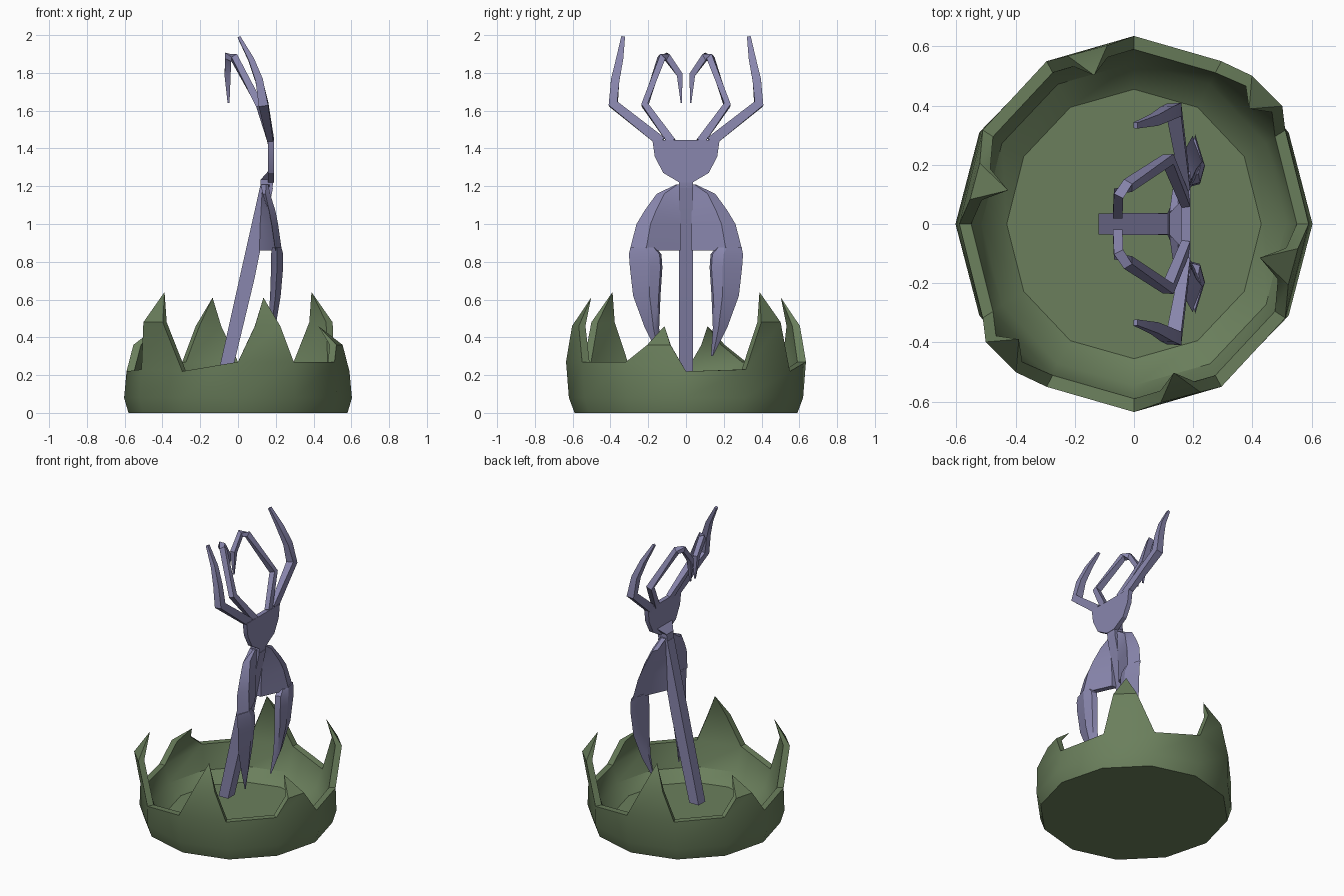
import bpy, bmesh, math
from mathutils import Vector

if "Cube" in bpy.data.objects:
    bpy.data.objects.remove(bpy.data.objects["Cube"])


def material(name, rgb):
    m = bpy.data.materials.new(name)
    m.diffuse_color = (*rgb, 1)
    m.use_nodes = True
    m.node_tree.nodes["Principled BSDF"].inputs["Base Color"].default_value = m.diffuse_color
    return m


GREEN = material("moss green", (0.145, 0.212, 0.107))
PURPLE = material("dusty violet", (0.25, 0.24, 0.42))


def finish(name, bm, mat, mirror=False, angle=30):
    bmesh.ops.recalc_face_normals(bm, faces=bm.faces)
    me = bpy.data.meshes.new(name)
    bm.to_mesh(me)
    bm.free()
    me.materials.append(mat)
    ob = bpy.data.objects.new(name, me)
    bpy.context.collection.objects.link(ob)
    bpy.ops.object.select_all(action='DESELECT')
    ob.select_set(True)
    bpy.context.view_layer.objects.active = ob
    bpy.ops.object.shade_smooth_by_angle(angle=math.radians(angle))
    if mirror:
        md = ob.modifiers.new("mirror", 'MIRROR')
        md.use_axis = (False, True, False)
    return ob


def loft(name, rings, mat, mirror=False):
    """Skin a list of equal-length closed rings and cap both ends."""
    bm = bmesh.new()
    rows = [[bm.verts.new(p) for p in r] for r in rings]
    n = len(rows[0])
    for a, b in zip(rows, rows[1:]):
        for i in range(n):
            j = (i + 1) % n
            bm.faces.new((a[i], a[j], b[j], b[i]))
    bm.faces.new(rows[0])
    bm.faces.new(rows[-1])
    return finish(name, bm, mat, mirror)


def limb(name, path, widths, mat):
    """Four-sided tapered tube along a path, mirrored to both sides."""
    pts = [Vector(p) for p in path]
    rings = []
    for i, p in enumerate(pts):
        d0 = (p - pts[max(i - 1, 0)]).normalized()
        d1 = (pts[min(i + 1, len(pts) - 1)] - p).normalized()
        t = (d0 + d1).normalized()
        side = t.cross(Vector((1, 0, 0))).normalized()
        up = side.cross(t)
        wy, wx = widths[i]
        rings.append([p + side * a * wy / 2 + up * b * wx / 2
                      for a, b in ((-1, -1), (1, -1), (1, 1), (-1, 1))])
    return loft(name, rings, mat, True)


# ---- Bowl with six pointed leaves on alternate rim edges
def polar(deg, rx, ry, z):
    a = math.radians(deg)
    return (rx * math.cos(a), ry * math.sin(a), z)


rim_z = [0.22, 0.23, 0.22, 0.27, 0.27, 0.27] * 2
levels = [(0.58, 0.59, 0.0), (0.603, 0.62, 0.08), (0.59, 0.635, None),
          (0.55, 0.59, None), (0.515, 0.545, 0.11), (0.43, 0.455, 0.045)]
# leaf data: mid radius, mid height, tip radius, tip height
leaves = {1: (0.64, 0.48, 0.55, 0.64), 3: (0.61, 0.46, 0.52, 0.61),
          5: (0.56, 0.36, 0.44, 0.46)}
bm = bmesh.new()
rows = [[bm.verts.new(polar(30 * i, rx, ry, rim_z[i] if z is None else z))
         for i in range(12)] for rx, ry, z in levels]
for k, (a, b) in enumerate(zip(rows, rows[1:])):
    for i in range(12):
        j = (i + 1) % 12
        if k == 2 and i % 2:
            mr, mz, tr, tz = leaves[i % 6]
            c = 30 * i + 15
            o = [bm.verts.new(polar(c + s, mr, mr, mz)) for s in (-6.5, 6.5)]
            n = [bm.verts.new(polar(c + s, mr - 0.04, mr - 0.04, mz)) for s in (-6, 6)]
            tip = bm.verts.new(polar(c, tr, tr, tz))
            base = (a[i], a[j], b[j], b[i])
            mid = (o[0], o[1], n[1], n[0])
            for q in range(4):
                w = (q + 1) % 4
                bm.faces.new((base[q], base[w], mid[w], mid[q]))
                bm.faces.new((mid[q], mid[w], tip))
        else:
            bm.faces.new((a[i], a[j], b[j], b[i]))
bm.faces.new(rows[0])
bm.faces.new(rows[-1])
finish("leafy_bowl", bm, GREEN, angle=36)


# ---- Leaning stem
def box_ring(x0, x1, y, z):
    return [(x0, -y, z), (x1, -y, z), (x1, y, z), (x0, y, z)]


loft("stem", [box_ring(-0.12, -0.05, 0.036, 0.14),
              box_ring(0.005, 0.085, 0.037, 0.7),
              box_ring(0.115, 0.185, 0.036, 1.19)], PURPLE)
loft("neck", [box_ring(0.115, 0.175, 0.036, 1.16),
              box_ring(0.12, 0.19, 0.036, 1.235),
              box_ring(0.16, 0.188, 0.08, 1.28)], PURPLE)

# ---- Head plate: flat shield profile with thickness along x
half = [(0.035, 1.22), (0.12, 1.27), (0.165, 1.355), (0.178, 1.445)]
prof = half + [(-y, z) for y, z in reversed(half)]
loft("head_plate", [[(x, y, z) for y, z in prof] for x in (0.16, 0.19)], PURPLE)

# ---- Wing panels beside the stem: (z, outer y, inner x, ridge x, outer x)
rings = []
for z, yo, xi, xr, xo in [(1.21, 0.05, 0.135, 0.16, 0.15),
                          (1.16, 0.155, 0.125, 0.17, 0.145),
                          (1.07, 0.22, 0.12, 0.198, 0.165),
                          (1.0, 0.262, 0.115, 0.212, 0.178),
                          (0.86, 0.298, 0.11, 0.232, 0.198)]:
    yi = 0.03
    ym = yi + (yo - yi) * 0.68
    rings.append([(xi, yi, z), (xr - 0.04, ym, z), (xo, yo, z),
                  (xr, ym, z), (xi + 0.04, yi, z)])
loft("wing_panel", rings, PURPLE, True)

# ---- Hanging claws: (z, inner y, outer y, centre x, half thickness)
rings = []
for z, yi, yo, x, h in [(0.875, 0.16, 0.295, 0.205, 0.025),
                        (0.84, 0.13, 0.302, 0.207, 0.032),
                        (0.77, 0.125, 0.297, 0.207, 0.032),
                        (0.62, 0.135, 0.28, 0.198, 0.028),
                        (0.45, 0.142, 0.218, 0.178, 0.02),
                        (0.30, 0.132, 0.142, 0.15, 0.004)]:
    ym = yi + (yo - yi) * 0.4
    rings.append([(x - h * 0.6, yi, z), (x + h * 0.5, yi + 0.01, z), (x + h, ym, z),
                  (x, yo, z), (x - h, ym, z)])
loft("hanging_claw", rings, PURPLE, True)

# ---- Outer antennae
limb("outer_antenna",
     [(0.175, 0.13, 1.435), (0.135, 0.385, 1.635), (0.112, 0.375, 1.76),
      (0.07, 0.352, 1.87), (0.005, 0.333, 1.99)],
     [(0.055, 0.03), (0.05, 0.05), (0.045, 0.04), (0.038, 0.03), (0.02, 0.015)], PURPLE)

# ---- Inner feelers, bent over and pointing down
limb("inner_feeler",
     [(0.175, 0.075, 1.435), (0.115, 0.218, 1.63), (-0.02, 0.13, 1.88),
      (-0.052, 0.103, 1.887), (-0.055, 0.033, 1.79), (-0.05, 0.025, 1.64)],
     [(0.045, 0.03), (0.035, 0.04), (0.036, 0.036), (0.036, 0.036),
      (0.032, 0.032), (0.006, 0.01)], PURPLE)
